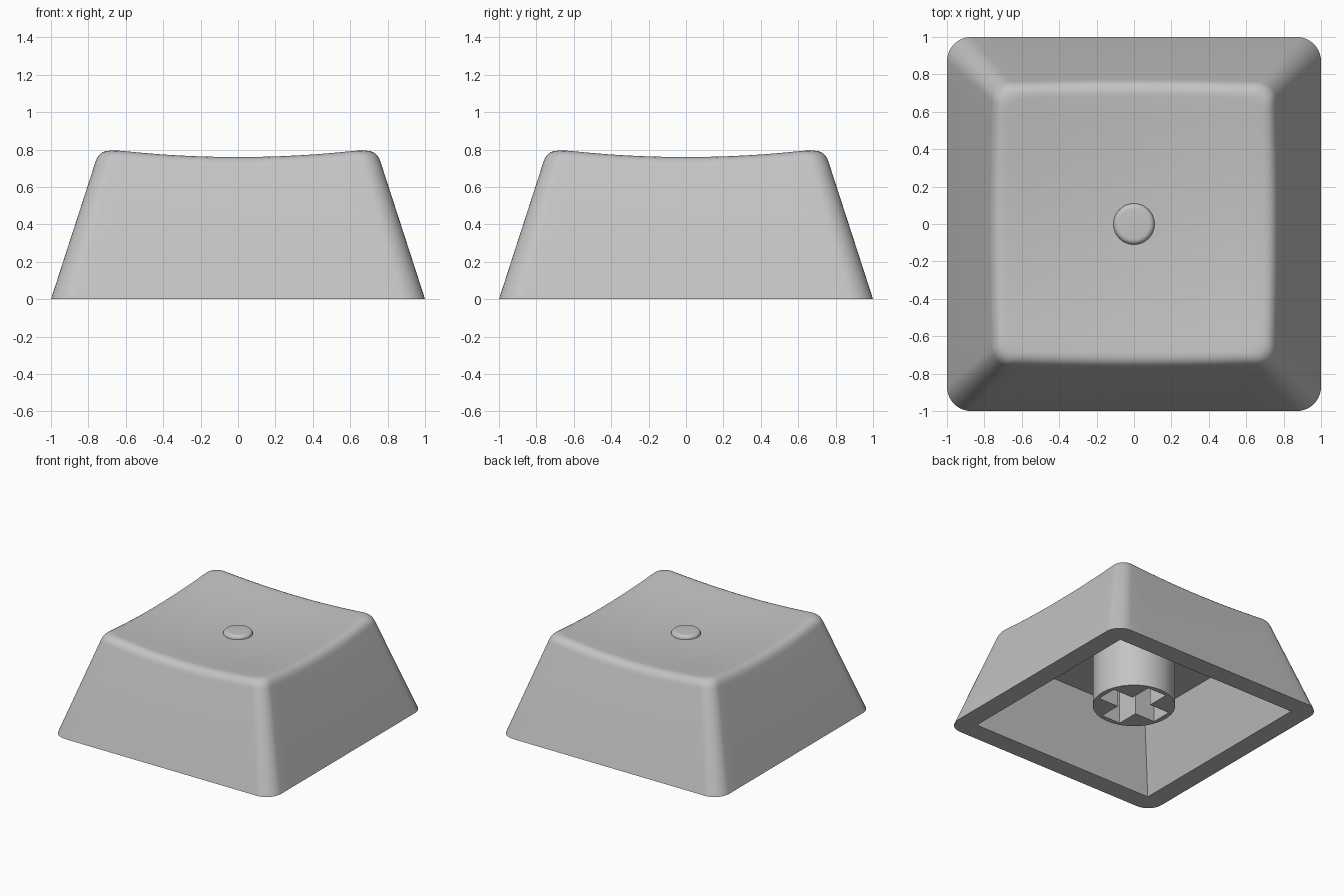
import bpy, bmesh, math
from mathutils import Vector

if "Cube" in bpy.data.objects:
    bpy.data.objects.remove(bpy.data.objects["Cube"])

TAPER = 0.324                     # inward lean of the walls per unit of height
CORNER, SIDE = 10, 16             # segments per corner arc and per straight side

grey = bpy.data.materials.new("grey plastic")
grey.diffuse_color = (0.55, 0.55, 0.55, 1)
grey.use_nodes = True
grey.node_tree.nodes["Principled BSDF"].inputs["Base Color"].default_value = grey.diffuse_color


def dish(x, y):
    """Height of the spherical hollow in the top."""
    return 0.717 + 0.09 * (x * x + y * y)


def rounded_square(half, radius):
    """Outline points of a square with rounded corners."""
    pts, c = [], half - radius
    for q in range(4):
        turn = q * math.pi / 2
        corner = [(c + radius * math.cos(a), c + radius * math.sin(a))
                  for a in (math.pi / 2 * i / CORNER for i in range(CORNER + 1))]
        side = [(c - 2 * c * i / SIDE, half) for i in range(1, SIDE)]
        for x, y in corner + side:
            pts.append((x * math.cos(turn) - y * math.sin(turn),
                        x * math.sin(turn) + y * math.cos(turn)))
    return pts


def bridge(bm, a, b):
    n = len(a)
    for i in range(n):
        bm.faces.new((a[i], a[(i + 1) % n], b[(i + 1) % n], b[i]))


def ring(bm, pts):
    return [bm.verts.new(p) for p in pts]


def finish(bm, name, angle):
    bmesh.ops.remove_doubles(bm, verts=bm.verts, dist=1e-4)
    bmesh.ops.recalc_face_normals(bm, faces=bm.faces)
    mesh = bpy.data.meshes.new(name)
    bm.to_mesh(mesh)
    bm.free()
    mesh.materials.append(grey)
    obj = bpy.data.objects.new(name, mesh)
    bpy.context.collection.objects.link(obj)
    bpy.ops.object.select_all(action='DESELECT')
    obj.select_set(True)
    bpy.context.view_layer.objects.active = obj
    bpy.ops.object.shade_smooth_by_angle(angle=math.radians(angle))
    return obj


# Cap shell: hollow underside, leaning walls, rounded lip, dished top
bm = bmesh.new()
base = rounded_square(1.0, 0.13)
edge = []
for x, y in base:                 # where each wall line meets the dish
    z = 0.76
    for _ in range(8):
        s = 1 - TAPER * z
        z = dish(x * s, y * s)
    edge.append(Vector((x * s, y * s, z)))
wall_end, top_start = [], []
for (x, y), e in zip(base, edge):
    wall_end.append(e.lerp(Vector((x, y, 0)), 0.085))
    t = 0.91
    top_start.append(Vector((e.x * t, e.y * t, dish(e.x * t, e.y * t))))

rings = [[(x, y, 0.55) for x, y in rounded_square(0.66, 0)],
         [(x, y, 0) for x, y in rounded_square(0.84, 0)],
         [(x, y, 0) for x, y in base]]
for i in range(7):                # lip as a quadratic curve
    t = i / 6
    rings.append([w * (1 - t) ** 2 + e * 2 * t * (1 - t) + p * t * t
                  for w, e, p in zip(wall_end, edge, top_start)])
for k in (0.85, 0.7, 0.55, 0.4, 0.25, 0.1):
    rings.append([(p.x * k, p.y * k, dish(p.x * k, p.y * k)) for p in top_start])
loops = [ring(bm, r) for r in rings]
for a, b in zip(loops, loops[1:]):
    bridge(bm, a, b)
bm.faces.new(loops[0])
bm.faces.new(loops[-1])
finish(bm, "cap_shell", 30)

# Raised round dot in the middle of the dish
bm = bmesh.new()
profile = [(0.11, 0.70), (0.11, 0.722)]
profile += [(0.08 + 0.03 * math.cos(a), 0.722 + 0.026 * math.sin(a))
            for a in (math.pi / 2 * i / 6 for i in range(1, 7))]
loops = [ring(bm, [(r * math.cos(math.tau * i / 48), r * math.sin(math.tau * i / 48), z)
                   for i in range(48)]) for r, z in profile]
for a, b in zip(loops, loops[1:]):
    bridge(bm, a, b)
bm.faces.new(loops[0])
bm.faces.new(loops[-1])
finish(bm, "center_dot", 40)

# Mounting stem: round post with a cross-shaped socket
bm = bmesh.new()
LOW, HIGH, FLOOR, R = 0.11, 0.56, 0.5, 0.31
arm, w = 0.27, 0.086
circle = [(R * math.cos(math.tau * i / 64), R * math.sin(math.tau * i / 64)) for i in range(64)]
cross = []
for q in range(4):
    c, s = round(math.cos(q * math.pi / 2)), round(math.sin(q * math.pi / 2))
    cross += [(x * c - y * s, x * s + y * c) for x, y in ((arm, -w), (arm, w), (w, w))]
rim = ring(bm, [(x, y, LOW) for x, y in circle])
mouth = ring(bm, [(x, y, LOW) for x, y in cross])
top = ring(bm, [(x, y, HIGH) for x, y in circle])
floor = ring(bm, [(x, y, FLOOR) for x, y in cross])
bridge(bm, rim, top)
bridge(bm, mouth, floor)
bm.faces.new(top)
bm.faces.new(floor)
outline = [bm.edges.get((l[i], l[(i + 1) % len(l)])) for l in (rim, mouth) for i in range(len(l))]
bmesh.ops.triangle_fill(bm, edges=outline, use_beauty=True, normal=(0, 0, -1))
finish(bm, "stem", 30)
